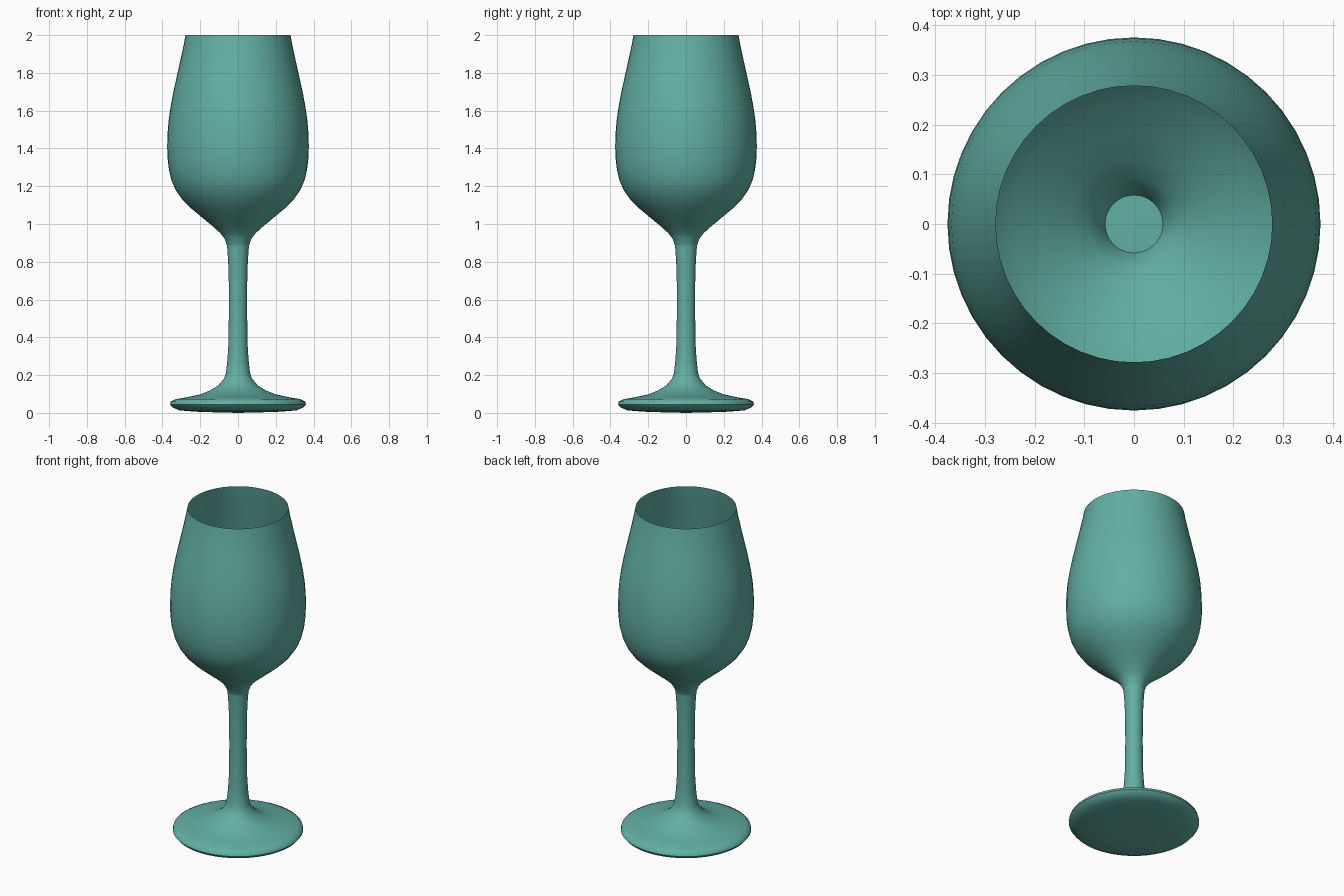
import bpy, bmesh, math

if "Cube" in bpy.data.objects:
    bpy.data.objects.remove(bpy.data.objects["Cube"])

SEGMENTS = 48

glass = bpy.data.materials.new("teal_glass")
glass.diffuse_color = (0.12, 0.43, 0.37, 1)
glass.use_nodes = True
glass.node_tree.nodes["Principled BSDF"].inputs["Base Color"].default_value = glass.diffuse_color


def lathe(name, profile):
    """Revolve (radius, z) points about z; radius 0 makes a pole."""
    bm = bmesh.new()
    rings = []
    for r, z in profile:
        if r == 0:
            rings.append([bm.verts.new((0, 0, z))] * SEGMENTS)
        else:
            rings.append([bm.verts.new((r * math.cos(a), r * math.sin(a), z))
                          for a in (2 * math.pi * i / SEGMENTS for i in range(SEGMENTS))])
    for low, high in zip(rings, rings[1:]):
        for i in range(SEGMENTS):
            j = (i + 1) % SEGMENTS
            bm.faces.new(dict.fromkeys((low[i], low[j], high[j], high[i])))
    mesh = bpy.data.meshes.new(name)
    bm.to_mesh(mesh)
    bm.free()
    obj = bpy.data.objects.new(name, mesh)
    bpy.context.collection.objects.link(obj)
    mesh.materials.append(glass)
    bpy.ops.object.select_all(action='DESELECT')
    obj.select_set(True)
    bpy.context.view_layer.objects.active = obj
    bpy.ops.object.shade_smooth_by_angle(angle=math.radians(50))
    return obj


# Foot and stem, closed by a flat cap that is the floor of the bowl
lathe("foot_and_stem", [
    (0, 0.0), (0.2, 0.005), (0.31, 0.013), (0.348, 0.03), (0.36, 0.045),
    (0.356, 0.06), (0.33, 0.073), (0.27, 0.083), (0.2, 0.098), (0.15, 0.118),
    (0.105, 0.145), (0.075, 0.18), (0.064, 0.21), (0.056, 0.28), (0.051, 0.36),
    (0.048, 0.55), (0.049, 0.7), (0.052, 0.8), (0.058, 0.885), (0, 0.886)])

# Thin, open bowl
lathe("bowl", [
    (0.058, 0.885), (0.07, 0.92), (0.092, 0.95), (0.13, 0.985), (0.185, 1.03),
    (0.245, 1.08), (0.295, 1.13), (0.33, 1.18), (0.352, 1.23), (0.366, 1.29),
    (0.373, 1.35), (0.375, 1.41), (0.373, 1.48), (0.367, 1.55), (0.357, 1.62),
    (0.342, 1.7), (0.322, 1.79), (0.302, 1.88), (0.287, 1.95), (0.278, 2.0)])
